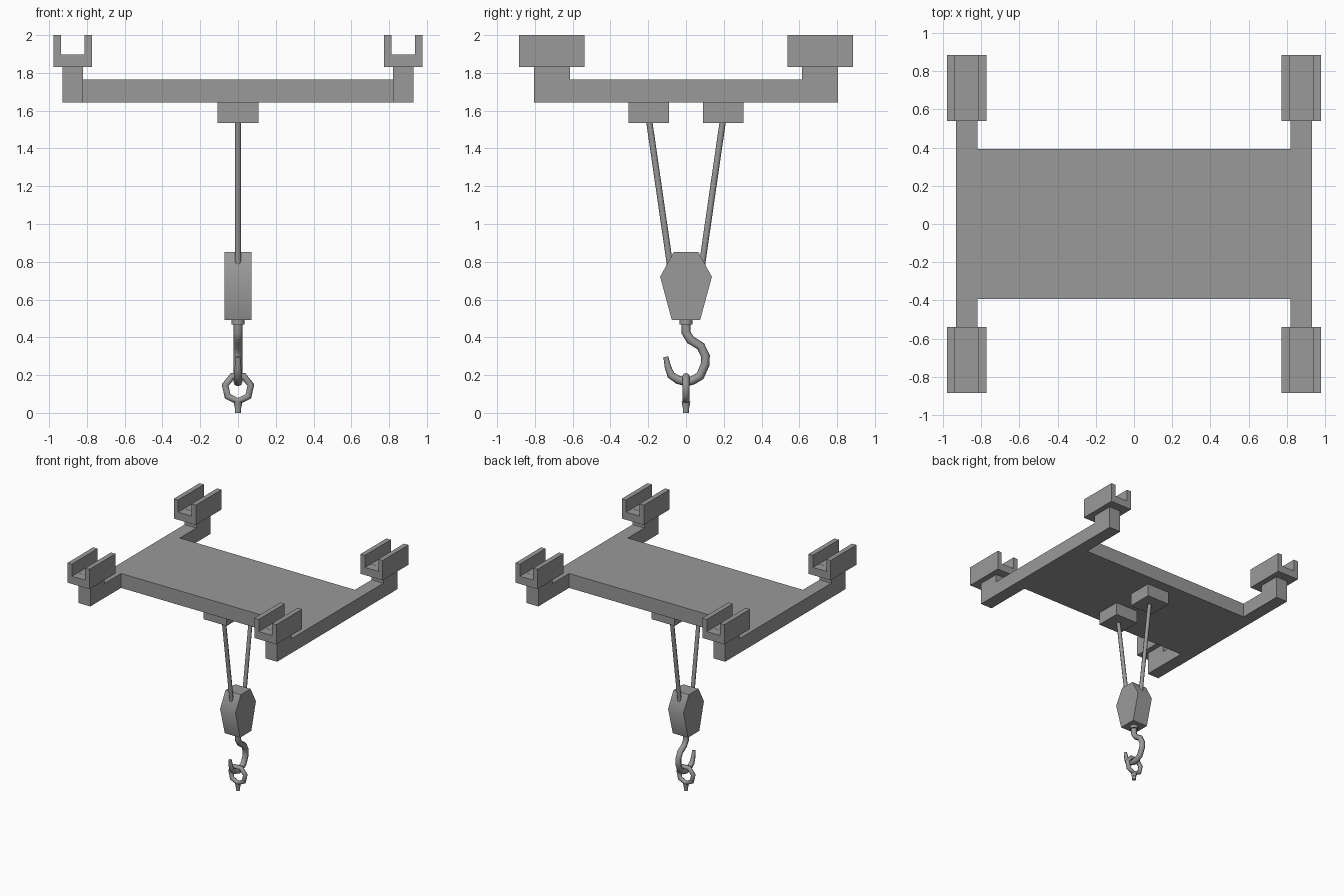
import bpy, bmesh, math
from mathutils import Vector

if "Cube" in bpy.data.objects:
    bpy.data.objects.remove(bpy.data.objects["Cube"])

grey = bpy.data.materials.new("dark_grey")
grey.diffuse_color = (0.32, 0.32, 0.32, 1)
grey.use_nodes = True
grey.node_tree.nodes["Principled BSDF"].inputs["Base Color"].default_value = grey.diffuse_color


def add_object(name, me, smooth_angle):
    ob = bpy.data.objects.new(name, me)
    bpy.context.collection.objects.link(ob)
    me.materials.clear()
    me.materials.append(grey)
    if smooth_angle:
        bpy.ops.object.select_all(action='DESELECT')
        ob.select_set(True)
        bpy.context.view_layer.objects.active = ob
        bpy.ops.object.shade_smooth_by_angle(angle=math.radians(smooth_angle))
    return ob


def finish(name, bm, smooth_angle=0):
    bmesh.ops.recalc_face_normals(bm, faces=bm.faces)
    me = bpy.data.meshes.new(name)
    bm.to_mesh(me)
    bm.free()
    return add_object(name, me, smooth_angle)


def prism(name, points, direction, smooth_angle=0):
    """Extrude a flat outline of 3D points along a direction."""
    bm = bmesh.new()
    face = bm.faces.new([bm.verts.new(p) for p in points])
    ext = bmesh.ops.extrude_face_region(bm, geom=[face])
    verts = [g for g in ext["geom"] if isinstance(g, bmesh.types.BMVert)]
    bmesh.ops.translate(bm, verts=verts, vec=direction)
    # extrusion removes nothing here, so make sure the starting cap exists
    return finish(name, bm, smooth_angle)


def box(name, x0, x1, y0, y1, z0, z1):
    return prism(name, [(x0, y0, z0), (x1, y0, z0), (x1, y1, z0), (x0, y1, z0)],
                 Vector((0, 0, z1 - z0)))


def tube(name, points, radius, scales=None, cyclic=False, resolution=2):
    """Round tube along a path, made into a mesh."""
    cu = bpy.data.curves.new(name, 'CURVE')
    cu.dimensions = '3D'
    cu.bevel_depth = radius
    cu.bevel_resolution = resolution
    cu.use_fill_caps = True
    sp = cu.splines.new('POLY')
    sp.points.add(len(points) - 1)
    for i, p in enumerate(points):
        sp.points[i].co = (*p, 1)
        sp.points[i].radius = scales[i] if scales else 1
    sp.use_cyclic_u = cyclic
    tmp = bpy.data.objects.new(name + "_path", cu)
    bpy.context.collection.objects.link(tmp)
    bpy.context.view_layer.update()
    me = bpy.data.meshes.new_from_object(tmp.evaluated_get(bpy.context.evaluated_depsgraph_get()))
    bpy.data.objects.remove(tmp)
    return add_object(name, me, 65)


def cone(name, r_low, r_high, z0, z1, sides=10):
    bm = bmesh.new()
    bmesh.ops.create_cone(bm, cap_ends=True, segments=sides, radius1=r_low,
                          radius2=r_high, depth=z1 - z0)
    bmesh.ops.translate(bm, verts=bm.verts, vec=(0, 0, (z0 + z1) / 2))
    return finish(name, bm, 65)


# Trolley deck
box("deck", -0.82, 0.82, -0.393, 0.393, 1.643, 1.765)

# Side rails with raised ends, and the four U-shaped wheel carriers
rail = [(-0.805, 1.643), (0.805, 1.643), (0.805, 1.898), (0.615, 1.898),
        (0.615, 1.765), (-0.615, 1.765), (-0.615, 1.898), (-0.805, 1.898)]
channel = [(-0.103, 1.832), (0.103, 1.832), (0.103, 2.0), (0.062, 2.0),
           (0.062, 1.897), (-0.062, 1.897), (-0.062, 2.0), (-0.103, 2.0)]
for sx, side in ((-1, "left"), (1, "right")):
    x0 = 0.82 if sx > 0 else -0.93
    prism("rail_" + side, [(x0, y, z) for y, z in rail], Vector((0.11, 0, 0)))
    for y0, end in ((-0.883, "front"), (0.538, "back")):
        prism(f"carrier_{end}_{side}", [(sx * 0.875 + x, y0, z) for x, z in channel],
              Vector((0, 0.345, 0)))

# Rope anchors and ropes
for s, end in ((-1, "front"), (1, "back")):
    yc = s * 0.197
    box("anchor_" + end, -0.108, 0.108, yc - 0.108, yc + 0.108, 1.535, 1.643)
    tube("rope_" + end, [(0, yc, 1.56), (0, s * 0.08, 0.75)], 0.0165)

# Hook block
half = [(0.065, 0.852), (0.137, 0.72), (0.075, 0.492)]
outline = half + [(-y, z) for y, z in reversed(half)]
prism("hook_block", [(-0.072, y, z) for y, z in outline], Vector((0.144, 0, 0)), 55)
cone("hook_collar", 0.035, 0.035, 0.468, 0.495)

# Hook with a tapering tip
hook = [(0, 0.48), (0, 0.425), (0.024, 0.386), (0.078, 0.353), (0.103, 0.301),
        (0.102, 0.258), (0.075, 0.195), (0.035, 0.172), (0, 0.164),
        (-0.042, 0.175), (-0.08, 0.2), (-0.095, 0.24), (-0.107, 0.297)]
taper = [1] * 9 + [0.95, 0.88, 0.75, 0.55]
tube("hook", [(0, y, z) for y, z in hook], 0.0235, taper)

# Seven-sided ring hanging in the hook, with its small end fitting
ring = [(0.07 * math.sin(a), 0, 0.131 - 0.07 * math.cos(a))
        for a in (math.tau * i / 7 for i in range(7))]
tube("ring", ring, 0.0185, cyclic=True)
cone("ring_fitting_top", 0.018, 0.023, 0.028, 0.06, 8)
cone("ring_fitting_end", 0.016, 0.017, 0.0, 0.028, 8)
